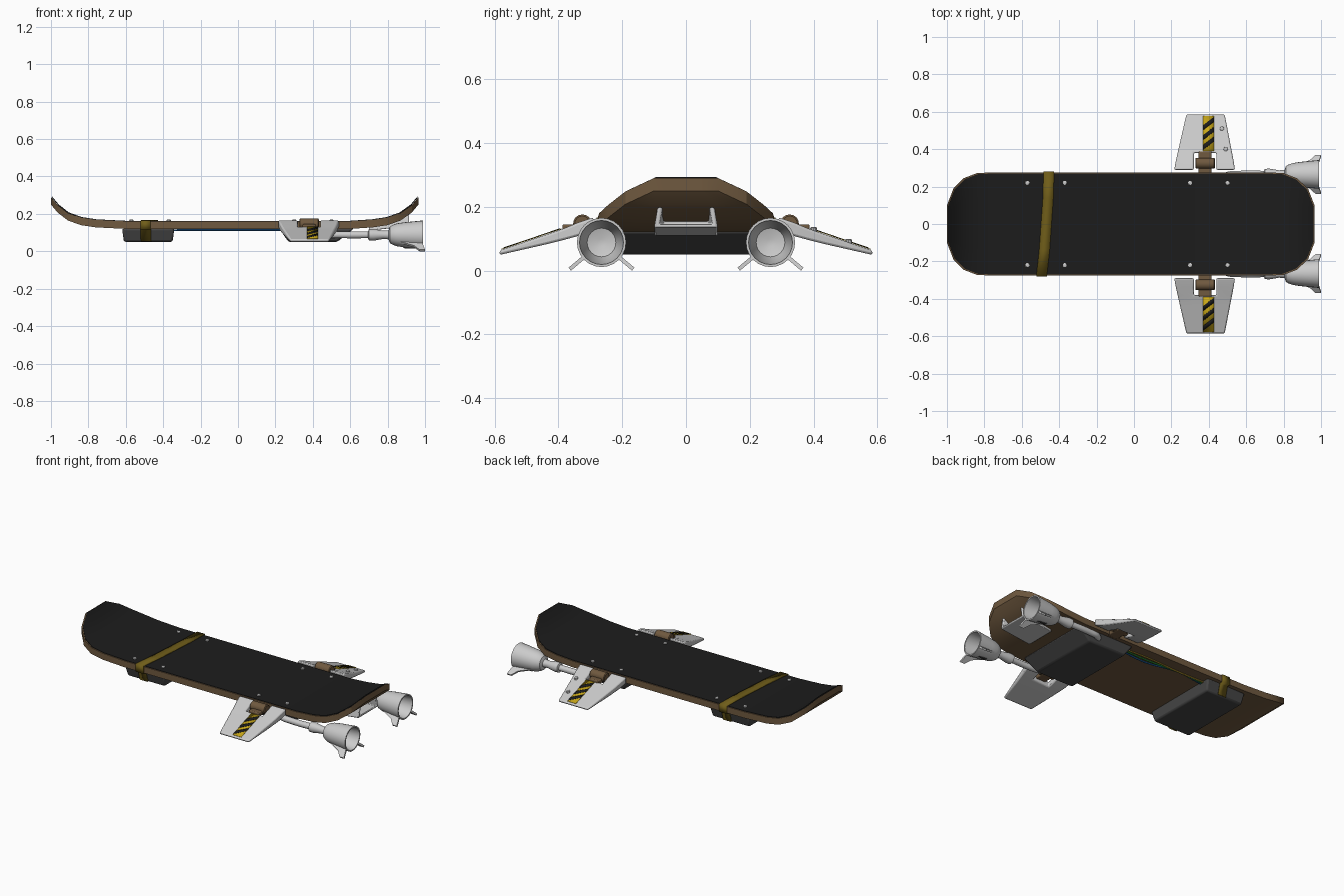
import bpy, bmesh
from math import cos, sin, pi, radians
from mathutils import Vector, Matrix

if "Cube" in bpy.data.objects:
    bpy.data.objects.remove(bpy.data.objects["Cube"])


def material(name, rgb):
    m = bpy.data.materials.new(name)
    m.diffuse_color = (*rgb, 1)
    m.use_nodes = True
    m.node_tree.nodes["Principled BSDF"].inputs["Base Color"].default_value = m.diffuse_color
    return m


WOOD = material("wood", (0.16, 0.10, 0.05))
GRIP = material("grip_black", (0.012, 0.012, 0.012))
DARK = material("dark_grey", (0.06, 0.06, 0.06))
TAPE = material("old_tape", (0.16, 0.11, 0.01))
YELLOW = material("hazard_yellow", (0.6, 0.4, 0.01))


def make(name, verts, faces, mat=None, bevel=0, solid=0, angle=30):
    me = bpy.data.meshes.new(name)
    me.from_pydata([tuple(v) for v in verts], [], faces)
    bm = bmesh.new()
    bm.from_mesh(me)
    bmesh.ops.recalc_face_normals(bm, faces=bm.faces)
    bm.to_mesh(me)
    bm.free()
    ob = bpy.data.objects.new(name, me)
    bpy.context.collection.objects.link(ob)
    if mat:
        me.materials.append(mat)
    if solid:
        m = ob.modifiers.new("solid", 'SOLIDIFY')
        m.thickness, m.offset = solid, 0
    if bevel:
        m = ob.modifiers.new("bevel", 'BEVEL')
        m.width, m.segments, m.limit_method = bevel, 2, 'ANGLE'
    bpy.context.view_layer.objects.active = ob
    ob.select_set(True)
    bpy.ops.object.shade_smooth_by_angle(angle=radians(angle))
    ob.select_set(False)
    return ob


def slab(name, rows, thick, skip=(), **kw):
    """Closed plate from a grid of top points and a thickness per row."""
    n, w = len(rows), len(rows[0])
    top = [Vector(p) for r in rows for p in r]
    low = [p - Vector((0, 0, thick[i // w])) for i, p in enumerate(top)]
    faces, seen = [], {}
    for i in range(n - 1):
        for j in range(w - 1):
            if (i, j) in skip:
                continue
            q = [i * w + j, i * w + j + 1, (i + 1) * w + j + 1, (i + 1) * w + j]
            faces += [q, [k + n * w for k in reversed(q)]]
            for a, b in zip(q, q[1:] + q[:1]):
                seen.setdefault(frozenset((a, b)), []).append((a, b))
    for e in seen.values():
        if len(e) == 1:
            a, b = e[0]
            faces.append([b, a, a + n * w, b + n * w])
    return make(name, top + low, faces, **kw)


def block(name, low, high, **kw):
    """Tapered box; low and high are (x0, x1, y0, y1, z)."""
    v = [(x, y, r[4]) for r in (low, high) for x, y in
         ((r[0], r[2]), (r[1], r[2]), (r[1], r[3]), (r[0], r[3]))]
    f = [(3, 2, 1, 0), (4, 5, 6, 7)] + [(i, (i + 1) % 4, 4 + (i + 1) % 4, 4 + i) for i in range(4)]
    return make(name, v, f, **kw)


def lathe(name, prof, centre, axis='X', n=24, **kw):
    """Closed solid of revolution from (along, radius) pairs."""
    v = []
    for a, r in prof:
        for k in range(n):
            c, s = r * cos(2 * pi * k / n), r * sin(2 * pi * k / n)
            v.append(Vector(centre) + Vector((a, c, s) if axis == 'X' else (c, s, a)))
    f = [(i * n + k, i * n + (k + 1) % n, (i + 1) * n + (k + 1) % n, (i + 1) * n + k)
         for i in range(len(prof) - 1) for k in range(n)]
    f += [tuple(reversed(range(n))), tuple(range(len(v) - n, len(v)))]
    return make(name, v, f, **kw)


def tube(name, pts, r, mat=None):
    cu = bpy.data.curves.new(name, 'CURVE')
    cu.dimensions, cu.bevel_depth, cu.bevel_resolution = '3D', r, 3
    cu.use_fill_caps = True
    sp = cu.splines.new('BEZIER')
    sp.bezier_points.add(len(pts) - 1)
    for b, p in zip(sp.bezier_points, pts):
        b.co = p
        b.handle_left_type = b.handle_right_type = 'AUTO'
    sp.resolution_u = 6
    ob = bpy.data.objects.new(name, cu)
    bpy.context.collection.objects.link(ob)
    if mat:
        cu.materials.append(mat)


# Deck and grip sheet: (x, half width, top height) stations
ST = [(-1, .10, .29), (-.965, .19, .248), (-.91, .245, .205), (-.84, .272, .18), (-.76, .276, .168),
      (-.6, .276, .16), (0, .276, .16), (.6, .276, .16), (.72, .276, .168), (.8, .272, .18),
      (.87, .245, .205), (.93, .19, .248), (.965, .10, .29)]
COLS = (-1, -.5, 0, .5, 1)
slab("deck", [[(x, w * c, z) for c in COLS] for x, w, z in ST], [.04] * len(ST), mat=WOOD, angle=25)
slab("grip_sheet", [[(x * .994, (w - .006) * c, z + .003) for c in COLS] for x, w, z in ST],
     [.008] * len(ST), mat=GRIP, angle=25)

# Deck bolts
for i, x in enumerate((-.57, -.37, .30, .50)):
    for y in (-.22, .22):
        lathe(f"deck_bolt_{i}_{'a' if y < 0 else 'b'}", [(0, .012), (.008, .011), (.01, .006)],
              (x, y, .16), 'Z', 10)

# Hover pads under the deck
block("front_pad", (-.61, -.35, -.235, .235, .05), (-.62, -.34, -.255, .255, .122), mat=DARK, bevel=.01)
block("rear_pad", (.27, .53, -.235, .235, .05), (.22, .62, -.255, .255, .122), mat=DARK, bevel=.01)

# Tape wrapped over the deck and pad sides
path = [(-.239, .052), (-.257, .116), (-.279, .118), (-.279, .164), (-.14, .165), (0, .165),
        (.14, .165), (.279, .164), (.279, .118), (.257, .116), (.239, .052)]
tv = []
for i, (y, z) in enumerate(path):
    cx = -.475 + .07 * y + (.006 if 3 < i < 7 else 0)
    tv += [(cx - .028, y, z), (cx + .028, y, z)]
make("tape", tv, [(2 * i, 2 * i + 1, 2 * i + 3, 2 * i + 2) for i in range(len(path) - 1)], TAPE, solid=.005)

# Wires between the pads
for i, (nm, rgb) in enumerate((("blue", (.01, .1, .3)), ("green", (.02, .25, .03)), ("amber", (.3, .2, .02)))):
    y = .185 + .013 * i
    tube(nm + "_wire", [(-.36, y, .113), (-.15, y + .02 - .012 * i, .114), (.05, y - .015 + .01 * i, .114),
                        (.26, y, .113)], .005, material(nm, rgb))

# Tail vent with recessed mouth
vv = [(.70, -.1, .11), (.70, .1, .11), (.70, .085, .15), (.70, -.085, .15),
      (.915, -.1, .135), (.915, .1, .135), (.915, .085, .222), (.915, -.085, .222)]
mouth = [Vector((.915, y * .84, .178 + (z - .178) * .76)) for _, y, z in vv[4:]]
floor = [Vector((.84, y * .72, .17 + (z - .178) * .6)) for _, y, z in vv[4:]]
vf = [(3, 2, 1, 0), (12, 13, 14, 15)]
for a in (0, 4, 8):
    vf += [(a + i, a + (i + 1) % 4, a + 4 + (i + 1) % 4, a + 4 + i) for i in range(4)]
make("tail_vent", vv + mouth + floor, vf, bevel=.006)

WING = [(.29, .167, .04), (.34, .150, .042), (.38, .133, .036), (.44, .112, .03), (.585, .063, .014)]


def wing_top(y):
    for (a, za, _), (b, zb, _) in zip(WING, WING[1:]):
        if y <= b:
            return za + (zb - za) * (y - a) / (b - a)
    return WING[-1][1]


def decal(name, x0, x1, y0, h, skew, s, lift, mat):
    pts = [(x0, y0), (x1, y0 + skew), (x1, y0 + skew + h), (x0, y0 + h)]
    if s < 0:
        pts = [(x0 + x1 - x, y) for x, y in pts]
    make(name, [(x, s * y, wing_top(y) + lift) for x, y in pts], [(0, 1, 2, 3)], mat, solid=.002)


for s, side in ((1, "back"), (-1, "front")):
    # Side wing with a hinge notch
    rows = []
    for y, z, t in WING:
        k = max(0, (y - .30) / .285)
        rows.append([(x, s * y, z) for x in (.215 + .065 * k, .32, .44, .54 - .055 * k)])
    slab(side + "_wing", rows, [w[2] for w in WING], skip=((0, 1), (1, 1)), bevel=.007)
    # Hazard stripes
    decal(side + "_hazard_strip", .368, .427, .39, .188, 0, s, .002, YELLOW)
    for i in range(3):
        decal(f"{side}_hazard_band_{i}", .368, .427, .395 + .053 * i, .026, .045, s, .004, GRIP)
    # Hinge barrel and arm
    lathe(side + "_hinge_barrel", [(-.052, .024), (-.048, .029), (.048, .029), (.052, .024)],
          (.38, s * .325, .147), mat=WOOD, n=16)
    ys = sorted((s * .26, s * .388))
    block(side + "_hinge_arm", (.345, .415, *ys, .118), (.345, .415, *ys, .145), mat=WOOD, bevel=.006)
    # Exhaust pipe and bell nozzle
    c = (0, s * .265, .088)
    tube(side + "_exhaust_pipe", [(.72, s * .265, .088), (.56, s * .265, .088), (.49, s * .255, .089),
                                  (.455, s * .215, .092)], .019)
    lathe(side + "_nozzle", [(.695, .018), (.70, .03), (.725, .031), (.775, .022), (.805, .024), (.812, .044),
                             (.825, .052), (.85, .061), (.89, .067), (.99, .077), (.99, .069),
                             (.89, .059), (.84, .045), (.83, .012)], c)
    for a, nm in ((-40, "a"), (-140, "b")):
        # Nozzle fins
        u = Vector((0, cos(radians(a)), sin(radians(a))))
        fin = [Vector(c) + Vector((x, 0, 0)) + u * r for x, r in
               ((.86, .06), (.94, .095), (.97, .13), (1.0, .13), (.985, .07))]
        d = Vector((0, -u.z, u.y)) * .006
        make(f"{side}_nozzle_fin_{nm}", [p + d for p in fin] + [p - d for p in fin],
             [(0, 1, 2, 3, 4), (9, 8, 7, 6, 5)] + [(i, (i + 1) % 5, 5 + (i + 1) % 5, 5 + i) for i in range(5)])
    # Nozzle slot
    block(side + "_nozzle_slot", (.89, .95, c[1] - .006, c[1] + .006, .0155),
          (.88, .95, c[1] - .006, c[1] + .006, .024), mat=DARK)

# Wing screws
for i, (x, y) in enumerate(((.47, .51), (.49, .40))):
    lathe(f"wing_screw_{i}", [(-.005, .012), (.008, .011), (.011, .006)], (x, y, wing_top(y)), 'Z', 10)
